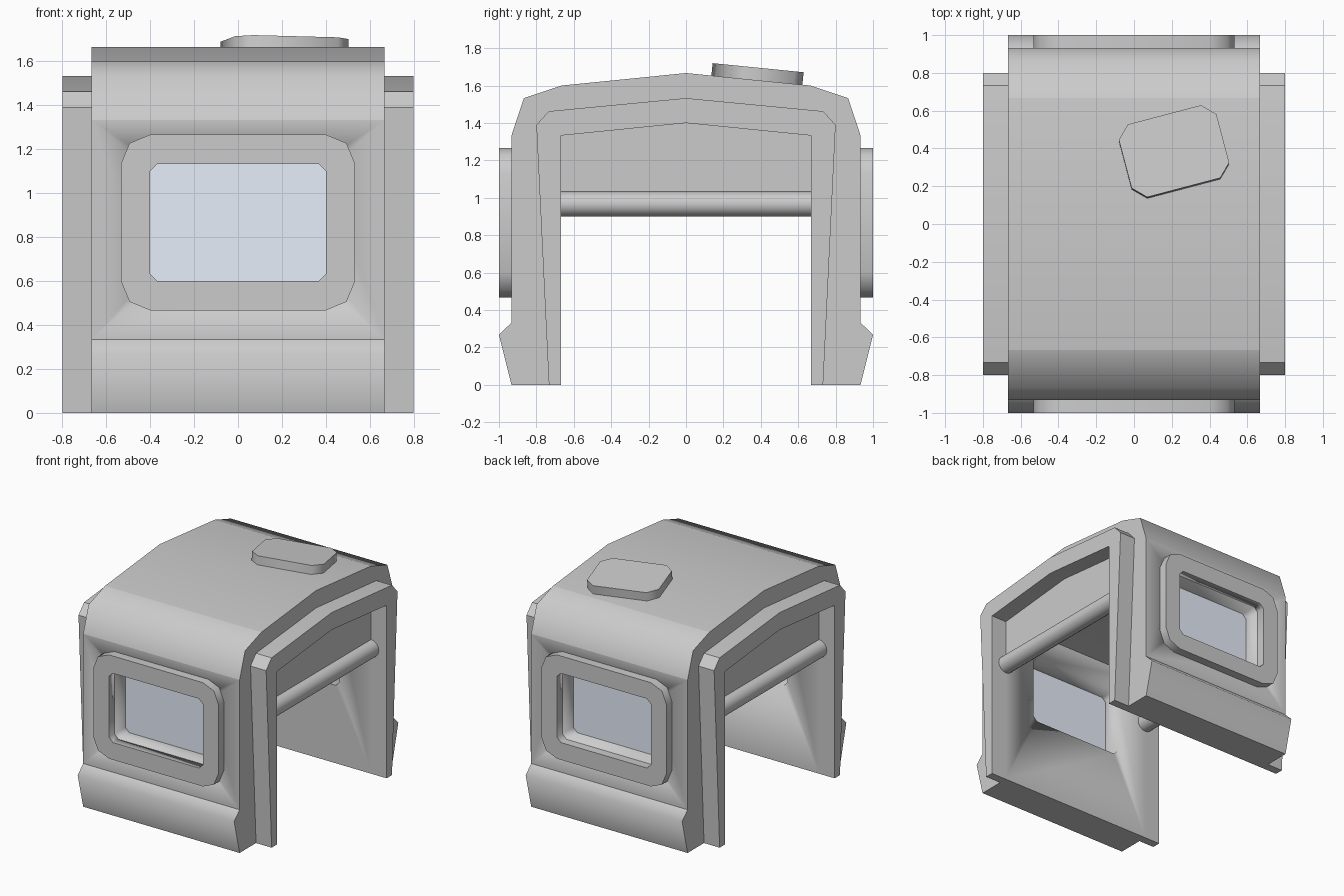
import bpy, bmesh, math
from mathutils import Vector, Matrix

if "Cube" in bpy.data.objects:
    bpy.data.objects.remove(bpy.data.objects["Cube"])

# Axis mappings: 2D outline (u, v) plus extrusion depth w
ALONG_X = lambda u, v, w: (w, u, v)
ALONG_Y = lambda u, v, w: (u, w, v)
ALONG_Z = lambda u, v, w: (u, v, w)


def prism(name, pts, a, b, axis, crease_z=(), crease=65):
    """Extrude an outline from a to b; a == b gives a flat sheet."""
    bm = bmesh.new()
    ends = [[bm.verts.new(axis(u, v, w)) for u, v in pts]
            for w in ([a] if a == b else [a, b])]
    for ring in ends:
        bm.faces.new(ring)
    if a != b:
        n = len(pts)
        for i in range(n):
            j = (i + 1) % n
            bm.faces.new([ends[0][i], ends[0][j], ends[1][j], ends[1][i]])
        bmesh.ops.recalc_face_normals(bm, faces=bm.faces)
        for f in bm.faces:
            f.smooth = True
        for e in bm.edges:
            on_crease = any(all(abs(v.co.z - z) < 1e-4 for v in e.verts) for z in crease_z)
            if on_crease or e.calc_face_angle(0) > math.radians(crease):
                e.smooth = False
    me = bpy.data.meshes.new(name)
    bm.to_mesh(me)
    bm.free()
    ob = bpy.data.objects.new(name, me)
    bpy.context.collection.objects.link(ob)
    return ob


def rounded(hw, hh, r, seg, cx=0, cy=0):
    """Rectangle outline with corners of the given radius and segments."""
    pts = []
    for q, (sx, sy) in enumerate([(1, 1), (-1, 1), (-1, -1), (1, -1)]):
        for i in range(seg + 1):
            t = math.pi / 2 * (q + i / seg)
            pts.append((cx + sx * (hw - r) + r * math.cos(t),
                        cy + sy * (hh - r) + r * math.sin(t)))
    return pts


def mirrored(half):
    """Complete a half profile that ends on the centre line."""
    return half + [(-u, v) for u, v in reversed(half) if u > 0]


def arch(outer, inner):
    """Closed arch from a full outer and a full inner profile."""
    return mirrored(outer) + mirrored(inner)[::-1]


def cut(ob, cutter):
    m = ob.modifiers.new("opening", 'BOOLEAN')
    m.object, m.operation, m.solver = cutter, 'DIFFERENCE', 'EXACT'
    bpy.context.view_layer.objects.active = ob
    bpy.ops.object.modifier_apply(modifier=m.name)


inner = [(0.667, 0), (0.667, 1.333), (0, 1.4)]

# Main arched shell
shell = prism("shell", arch([(0.933, 0), (1, 0.267), (0.933, 0.333), (0.933, 1.333),
                             (0.867, 1.533), (0.667, 1.6), (0, 1.667)], inner),
              -0.667, 0.667, ALONG_X, crease_z=(0.333, 1.333, 1.6))

# Window frames, openings and glass on both side walls
glass = bpy.data.materials.new("glass")
glass.diffuse_color = (0.8, 0.86, 0.97, 1)
glass.use_nodes = True
glass.node_tree.nodes["Principled BSDF"].inputs["Base Color"].default_value = glass.diffuse_color
hole = rounded(0.4, 0.267, 0.033, 1, 0, 0.867)
for side, s in (("front", -1), ("back", 1)):
    frame = prism(side + "_window_frame", rounded(0.533, 0.4, 0.133, 2, 0, 0.867),
                  s * 0.933, s * 1.0, ALONG_Y)
    cutter = prism("window_cutter", hole, s * 0.5, s * 1.2, ALONG_Y)
    cutter.hide_render = True
    cut(shell, cutter)
    cut(frame, cutter)
    bpy.data.objects.remove(cutter)
    pane = prism(side + "_window_glass", hole, s * 0.8, s * 0.8, ALONG_Y)
    pane.data.materials.append(glass)

# End rims, hanging flaps and rolled-up flap bottoms
rim = arch([(0.733, 0), (0.8, 1.39), (0.733, 1.463), (0, 1.533)], inner)
flap = mirrored([(0.667, 0.967), (0.667, 1.333), (0, 1.4)])
roll = [(0.667 + 0.067 * math.cos(math.tau * i / 16),
         0.967 + 0.067 * math.sin(math.tau * i / 16)) for i in range(16)]
for side, s in (("left", -1), ("right", 1)):
    prism(side + "_end_rim", rim, s * 0.667, s * 0.8, ALONG_X, crease=40)
    prism(side + "_flap", flap, s * 0.66, s * 0.667, ALONG_X)
    prism(side + "_flap_roll", [(s * u, v) for u, v in roll], -0.667, 0.667, ALONG_Y)

# Roof hatch lying on the rear slope, turned slightly
hatch = prism("roof_hatch", rounded(0.267, 0.2, 0.067, 1), -0.005, 0.067, ALONG_Z)
hatch.matrix_world = (Matrix.Translation(Vector((0.212, 0.379, 1.629)))
                      @ Matrix.Rotation(-math.atan(0.1), 4, 'X')
                      @ Matrix.Rotation(math.radians(14.8), 4, 'Z'))
